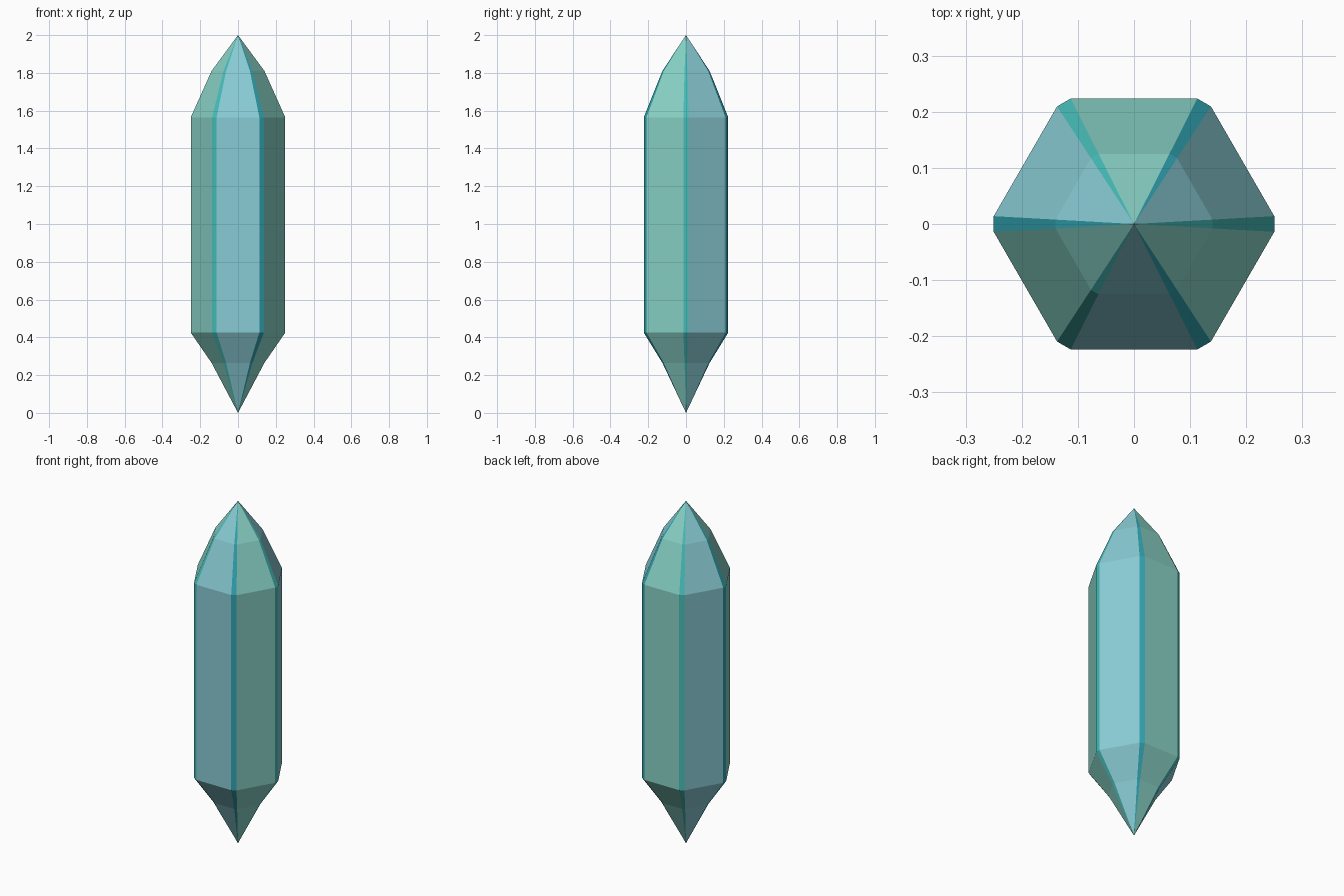
import bpy, bmesh
from math import radians, cos, sin, atan2, hypot

if "Cube" in bpy.data.objects:
    bpy.data.objects.remove(bpy.data.objects["Cube"])

# Hexagonal section with narrow chamfered corners: 12 points
RADIUS, HALF_CHAMFER = 0.25, 0.014
# Profile of the double-pointed crystal: (height, scale of section)
RINGS = [(0.265, 0.56), (0.425, 1.0), (1.565, 1.0), (1.81, 0.56)]


def material(name, color):
    mat = bpy.data.materials.new(name)
    mat.diffuse_color = (*color, 1)
    mat.use_nodes = True
    mat.node_tree.nodes["Principled BSDF"].inputs["Base Color"].default_value = mat.diffuse_color
    return mat


def section(z, scale):
    r = hypot(RADIUS, HALF_CHAMFER) * scale
    half = atan2(HALF_CHAMFER, RADIUS)
    angles = [radians(60 * i) + s * half for i in range(6) for s in (-1, 1)]
    return [(r * cos(a), r * sin(a), z) for a in angles]


# Facets alternate green and blue; chamfers are deeper teal
mats = [material("green_edge", (0.06, 0.50, 0.47)),
        material("green_facet", (0.25, 0.65, 0.57)),
        material("blue_edge", (0.03, 0.36, 0.43)),
        material("blue_facet", (0.25, 0.60, 0.66))]
SLOTS = [0, 3, 2, 1]  # edge, facet, edge, facet around the section

bm = bmesh.new()
rings = [[bm.verts.new(p) for p in section(z, s)] for z, s in RINGS]
base = bm.verts.new((0, 0, 0))
tip = bm.verts.new((0, 0, 2))

for i in range(12):
    j = (i + 1) % 12
    faces = [bm.faces.new((base, rings[0][j], rings[0][i])),
             bm.faces.new((rings[-1][i], rings[-1][j], tip))]
    # Prism sides and the two shoulders
    for low, high in zip(rings, rings[1:]):
        faces.append(bm.faces.new((low[i], low[j], high[j], high[i])))
    for face in faces:
        face.material_index = SLOTS[i % 4]

mesh = bpy.data.meshes.new("crystal")
bm.to_mesh(mesh)
bm.free()
for mat in mats:
    mesh.materials.append(mat)
crystal = bpy.data.objects.new("crystal", mesh)
bpy.context.collection.objects.link(crystal)
